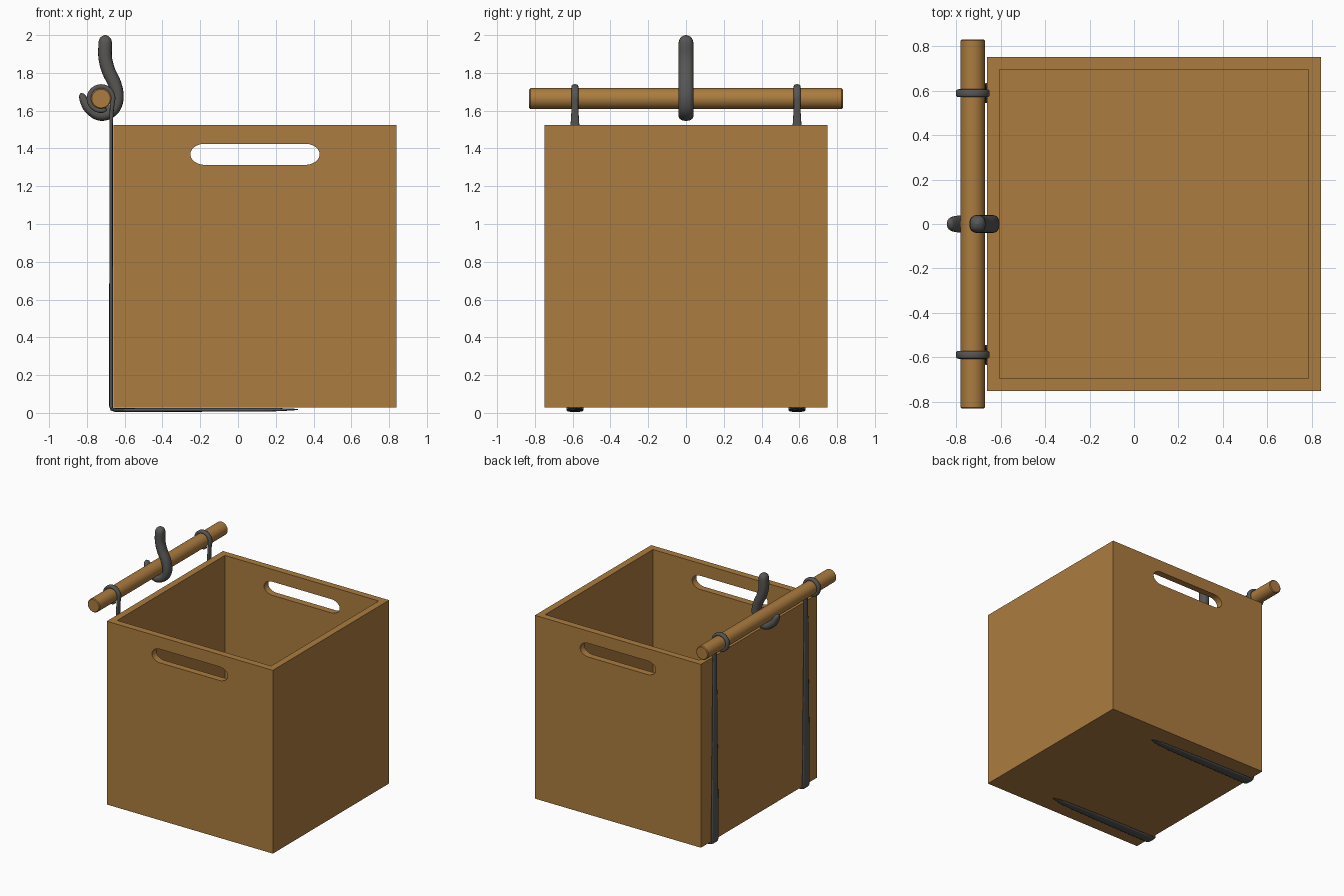
import bpy, bmesh, math
from mathutils import Vector

if "Cube" in bpy.data.objects:
    bpy.data.objects.remove(bpy.data.objects["Cube"])


def material(name, rgb):
    m = bpy.data.materials.new(name)
    m.diffuse_color = (*rgb, 1)
    m.use_nodes = True
    m.node_tree.nodes["Principled BSDF"].inputs["Base Color"].default_value = m.diffuse_color
    return m


WOOD = material("warm wood", (0.41, 0.20, 0.05))
IRON = material("dark iron", (0.095, 0.093, 0.09))


def make(name, bm, mat, smooth=None):
    bmesh.ops.recalc_face_normals(bm, faces=bm.faces)
    me = bpy.data.meshes.new(name)
    bm.to_mesh(me)
    bm.free()
    ob = bpy.data.objects.new(name, me)
    bpy.context.collection.objects.link(ob)
    me.materials.append(mat)
    if smooth:
        bpy.ops.object.select_all(action='DESELECT')
        ob.select_set(True)
        bpy.context.view_layer.objects.active = ob
        bpy.ops.object.shade_smooth_by_angle(angle=math.radians(smooth))
    return ob


def box(name, lo, hi):
    bm = bmesh.new()
    bmesh.ops.create_cube(bm, size=1)
    for v in bm.verts:
        v.co = [(a + b) / 2 + c * (b - a) for a, b, c in zip(lo, hi, v.co)]
    return make(name, bm, WOOD)


def loft(bm, rings):
    """Skin a list of closed point rings and cap both ends."""
    vs = [[bm.verts.new(p) for p in r] for r in rings]
    n = len(vs[0])
    for a, b in zip(vs, vs[1:]):
        for i in range(n):
            bm.faces.new((a[i], a[(i + 1) % n], b[(i + 1) % n], b[i]))
    bm.faces.new(vs[0])
    bm.faces.new(vs[-1])


def catmull(pts, steps):
    out = []
    for i in range(len(pts) - 1):
        p = [Vector(pts[min(max(i + k, 0), len(pts) - 1)]) for k in (-1, 0, 1, 2)]
        for s in range(steps):
            t = s / steps
            out.append(0.5 * (2 * p[1] + (p[2] - p[0]) * t
                       + (2 * p[0] - 5 * p[1] + 4 * p[2] - p[3]) * t * t
                       + (3 * p[1] - p[0] - 3 * p[2] + p[3]) * t ** 3))
    return out + [Vector(pts[-1])]


def sweep(name, path, y0, sides=16, power=1.0):
    """Path entries: x, z, half thickness in the xz plane, half width along y."""
    rings = []
    for i, p in enumerate(path):
        a, b = path[max(i - 1, 0)], path[min(i + 1, len(path) - 1)]
        d = Vector((b[0] - a[0], b[1] - a[1])).normalized()
        ring = []
        for k in range(sides):
            t = 2 * math.pi * k / sides
            c, s = (math.copysign(abs(f) ** power, f) for f in (math.cos(t), math.sin(t)))
            ring.append((p[0] - d.y * p[2] * c, y0 + p[3] * s, p[1] + d.x * p[2] * c))
        rings.append(ring)
    bm = bmesh.new()
    loft(bm, rings)
    return make(name, bm, IRON, 50)


# Open crate, hollowed and with a handle slot through front and back walls
crate = box("crate", (-0.66, -0.75, 0.028), (0.84, 0.75, 1.525))
hollow = box("hollow_cutter", (-0.605, -0.695, 0.085), (0.785, 0.695, 1.8))
outline = []
for k in range(32):
    t = 2 * math.pi * (k + 0.5) / 32
    c, s = math.cos(t), math.sin(t)
    outline.append((0.09 + math.copysign(0.265, c) + 0.077 * c, 1.369 + 0.056 * s))
bm = bmesh.new()
loft(bm, [[(x, y, z) for x, z in outline] for y in (-1, 1)])
slot = make("slot_cutter", bm, WOOD)
for cutter in (hollow, slot):
    mod = crate.modifiers.new("cut", 'BOOLEAN')
    mod.operation = 'DIFFERENCE'
    mod.object = cutter
    bpy.context.view_layer.objects.active = crate
    bpy.ops.object.modifier_apply(modifier=mod.name)
    bpy.data.objects.remove(cutter)

# Hanging rod with slightly eased ends
RX, RZ = -0.725, 1.664
bm = bmesh.new()
loft(bm, [[(RX + r * math.cos(2 * math.pi * k / 32), y, RZ + r * math.sin(2 * math.pi * k / 32))
           for k in range(32)]
          for y, r in ((-0.83, 0.049), (-0.824, 0.055), (0.824, 0.055), (0.83, 0.049))])
make("hanging_rod", bm, WOOD, 30)

# Two L-shaped straps curled round the rod and running under the crate
curl = []
for k in range(37):
    a = math.radians(-62 - 298 * k / 36)
    f = min(1, 0.4 + k * 0.3)
    curl.append(Vector((RX + 0.063 * math.cos(a), RZ + 0.063 * math.sin(a), 0.013 * f, 0.018 * f)))
drop = [(-0.668, 1.61, 0.011, 0.018), (-0.672, 1.53, 0.009, 0.023), (-0.672, 1.2, 0.009, 0.027),
        (-0.672, 0.9, 0.009, 0.031), (-0.672, 0.55, 0.010, 0.038), (-0.672, 0.1, 0.010, 0.043),
        (-0.672, 0.035, 0.010, 0.044), (-0.668, 0.02, 0.010, 0.045), (-0.65, 0.015, 0.010, 0.045),
        (-0.58, 0.015, 0.010, 0.044), (-0.2, 0.016, 0.010, 0.038), (0.1, 0.016, 0.009, 0.031),
        (0.22, 0.017, 0.008, 0.025), (0.29, 0.018, 0.005, 0.013), (0.318, 0.018, 0.002, 0.003)]
for side, y in (("front", -0.588), ("back", 0.588)):
    sweep(side + "_strap", curl + [Vector(p) for p in drop], y, 16, 0.7)

# Central S hook carrying the rod
hook = [(-0.703, 2.0, 0.004, 0.004), (-0.703, 1.992, 0.02, 0.022), (-0.703, 1.977, 0.032, 0.034),
        (-0.703, 1.95, 0.036, 0.04), (-0.703, 1.88, 0.036, 0.04), (-0.685, 1.81, 0.036, 0.04),
        (-0.652, 1.74, 0.035, 0.04), (-0.637, 1.67, 0.032, 0.04), (-0.655, 1.611, 0.031, 0.04),
        (-0.70, 1.58, 0.031, 0.04), (-0.745, 1.582, 0.031, 0.04), (-0.79, 1.614, 0.028, 0.038),
        (-0.815, 1.655, 0.023, 0.032), (-0.827, 1.682, 0.015, 0.022), (-0.831, 1.693, 0.003, 0.004)]
sweep("centre_hook", catmull(hook, 5), 0, 20, 0.85)
